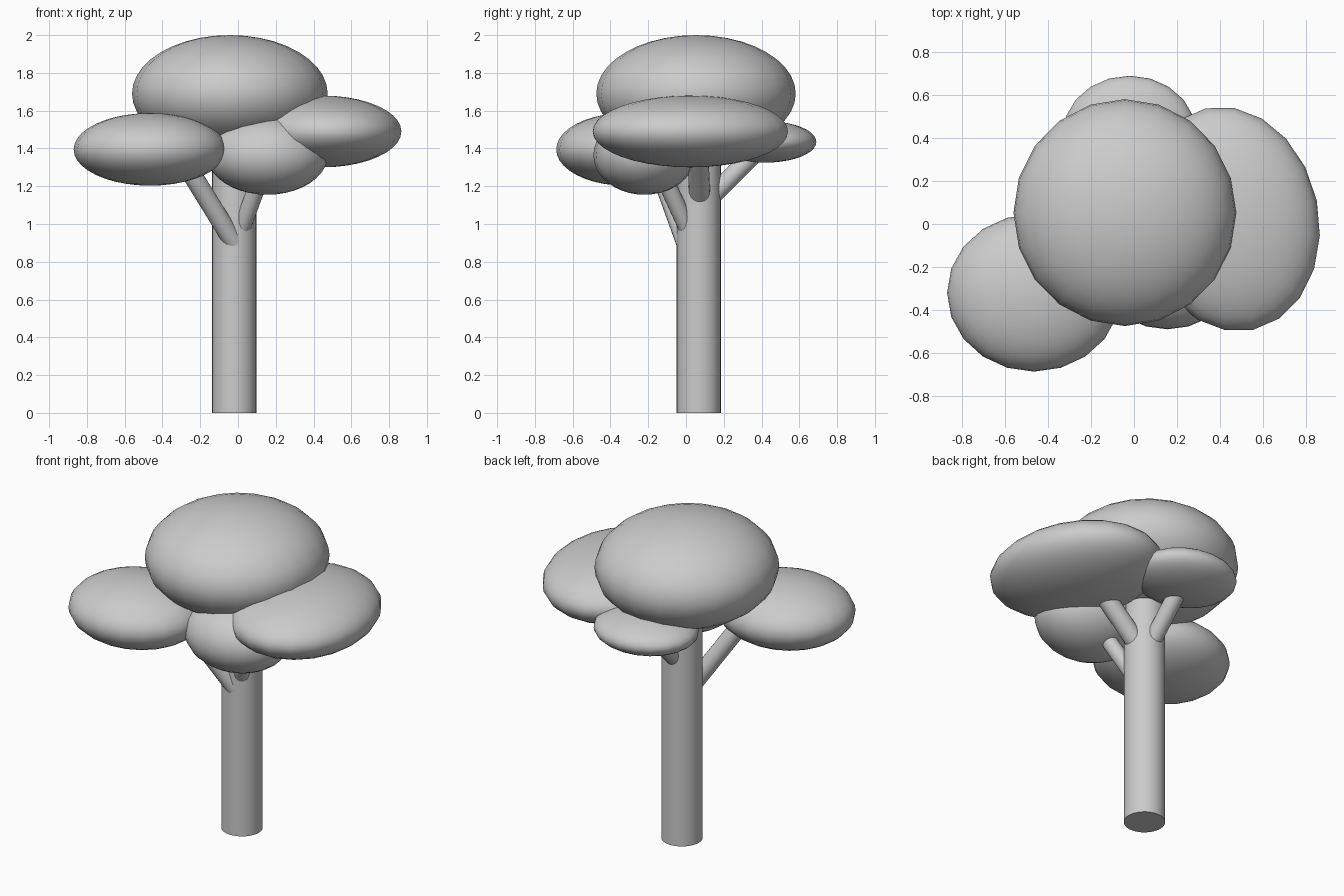
import bpy, math
from mathutils import Vector

if "Cube" in bpy.data.objects:
    bpy.data.objects.remove(bpy.data.objects["Cube"])


def smooth(obj, name):
    obj.name = name
    bpy.ops.object.shade_smooth_by_angle(angle=math.radians(40))


def limb(name, start, end, radius, sides=20):
    a, b = Vector(start), Vector(end)
    d = b - a
    bpy.ops.mesh.primitive_cylinder_add(vertices=sides, radius=radius, depth=d.length,
                                        location=(a + b) / 2,
                                        rotation=d.to_track_quat('Z', 'Y').to_euler())
    smooth(bpy.context.object, name)


def foliage(name, centre, radii, turn=0):
    bpy.ops.mesh.primitive_uv_sphere_add(segments=20, ring_count=20, radius=1,
                                         location=centre, rotation=(0, 0, math.radians(turn)))
    obj = bpy.context.object
    obj.scale = radii
    bpy.ops.object.transform_apply(location=False, rotation=False, scale=True)
    smooth(obj, name)


# trunk
limb("trunk", (-0.02, 0.068, 0), (-0.02, 0.068, 1.6), 0.117, 32)

# branches
limb("left_branch", (-0.02, 0.0, 0.9), (-0.31, -0.17, 1.37), 0.052)
limb("front_branch", (0.01, 0.02, 0.95), (0.145, -0.15, 1.32), 0.046)
limb("right_branch", (-0.02, 0.075, 1.08), (0.35, 0.06, 1.45), 0.056)
limb("back_branch", (-0.02, 0.08, 1.09), (-0.02, 0.41, 1.42), 0.05)

# foliage
foliage("crown", (-0.043, 0.053, 1.69), (0.518, 0.528, 0.31))
foliage("left_foliage", (-0.465, -0.32, 1.395), (0.405, 0.367, 0.192))
foliage("right_foliage", (0.445, 0.023, 1.49), (0.415, 0.527, 0.19), 12)
foliage("front_foliage", (0.155, -0.22, 1.365), (0.32, 0.27, 0.21))
foliage("back_foliage", (-0.02, 0.42, 1.435), (0.31, 0.27, 0.11))
